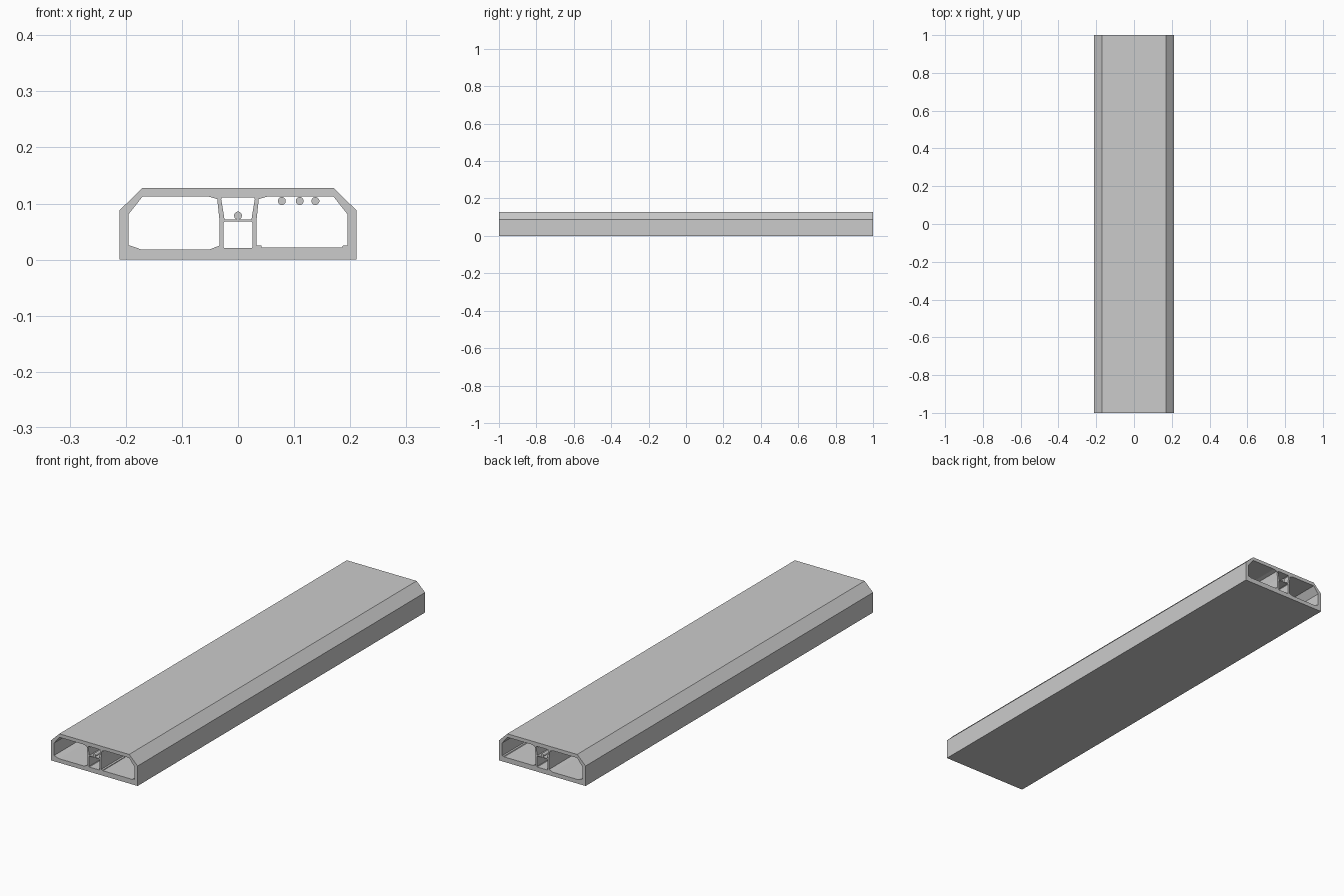
import bpy, bmesh, math
from mathutils import Vector

if "Cube" in bpy.data.objects:
    bpy.data.objects.remove(bpy.data.objects["Cube"])

LENGTH = 2.0


def tunnel_shell(name, outer, holes):
    """Extrude an outline with holes along y."""
    bm = bmesh.new()
    edges = []
    for loop in [outer] + holes:
        vs = [bm.verts.new((x, -LENGTH / 2, z)) for x, z in loop]
        edges += [bm.edges.new((vs[i - 1], vs[i])) for i in range(len(vs))]
    bmesh.ops.triangle_fill(bm, edges=edges, use_beauty=True, normal=Vector((0, -1, 0)))
    ret = bmesh.ops.extrude_face_region(bm, geom=bm.faces[:], use_keep_orig=True)
    moved = [g for g in ret["geom"] if isinstance(g, bmesh.types.BMVert)]
    bmesh.ops.translate(bm, verts=moved, vec=(0, LENGTH, 0))
    bmesh.ops.recalc_face_normals(bm, faces=bm.faces[:])
    mesh = bpy.data.meshes.new(name)
    bm.to_mesh(mesh)
    bm.free()
    ob = bpy.data.objects.new(name, mesh)
    bpy.context.collection.objects.link(ob)


def tube_along_y(name, x, z, radius, length):
    bpy.ops.mesh.primitive_cylinder_add(vertices=32, radius=radius, depth=length,
                                        location=(x, 0, z), rotation=(math.pi / 2, 0, 0))
    bpy.context.object.name = name
    bpy.ops.object.shade_smooth_by_angle()


def mirrored(half):
    return half + [(-x, z) for x, z in reversed(half)]


# Outer casing and the four ducts
outer = mirrored([(0.211, 0), (0.211, 0.088), (0.17, 0.128)])
roof = [(0.195, 0.081), (0.17, 0.1125), (0.053, 0.1125), (0.037, 0.108),
        (0.033, 0.07), (0.033, 0.025)]
left_bay = [(-x, z) for x, z in
            roof + [(0.051, 0.018), (0.172, 0.018), (0.195, 0.026)]]
right_bay = roof + [(0.042, 0.025), (0.042, 0.022), (0.185, 0.022),
                    (0.187, 0.025), (0.195, 0.025)]
upper_duct = mirrored([(0.024, 0.0715), (0.030, 0.108), (0.028, 0.111)])
lower_duct = mirrored([(0.024, 0.0205), (0.026, 0.0225), (0.026, 0.066), (0.024, 0.068)])
tunnel_shell("tunnel_casing", outer, [left_bay, right_bay, upper_duct, lower_duct])

# Service pipe on the middle shelf
tube_along_y("service_pipe", 0, 0.0785, 0.007, LENGTH)

# Ventilation fans under the right bay's roof
for i, x in enumerate((0.078, 0.11, 0.138)):
    tube_along_y(f"jet_fan_{i + 1}", x, 0.1045, 0.007, 0.06)
